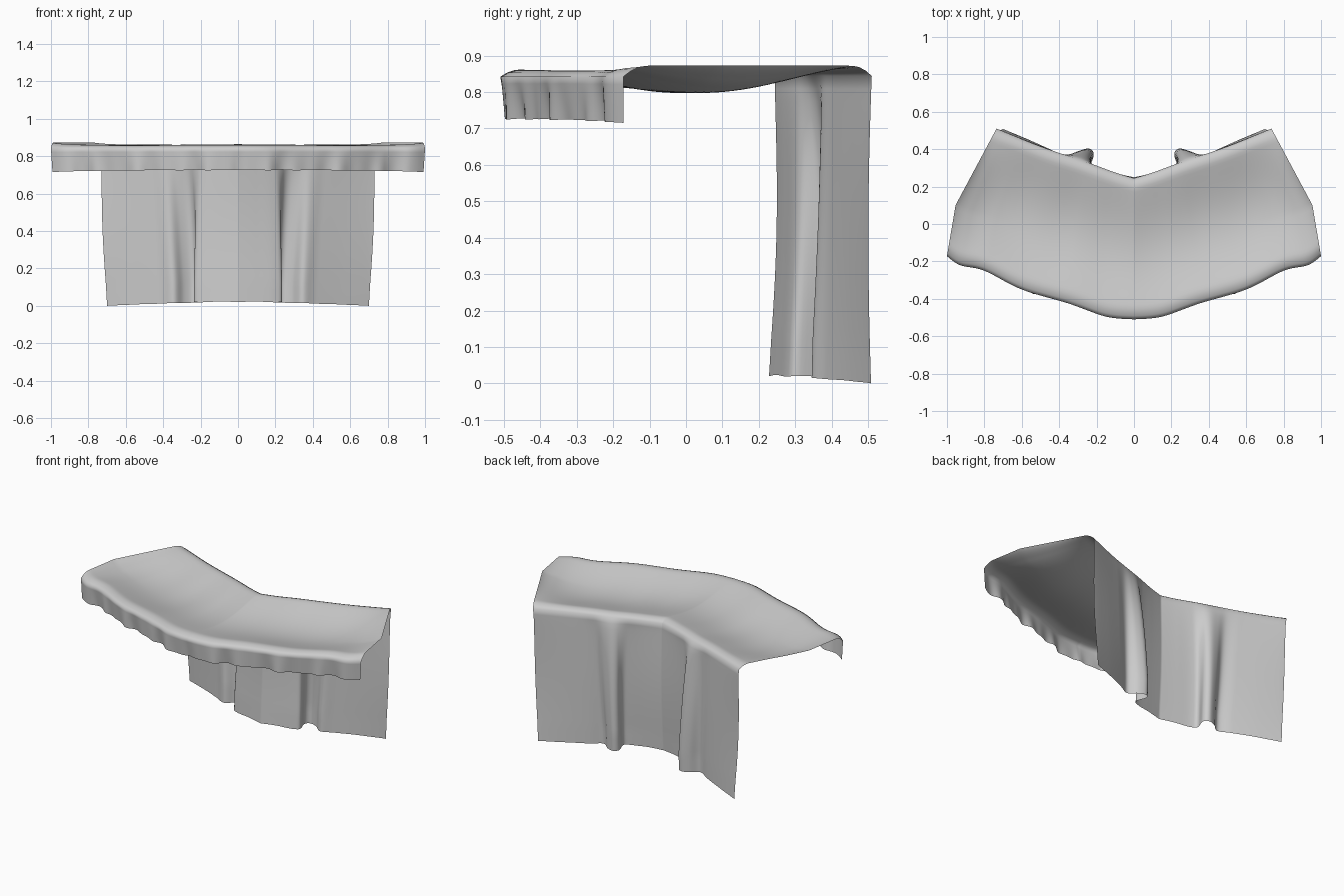
import bpy, bmesh, math
from mathutils import Vector

if "Cube" in bpy.data.objects:
    bpy.data.objects.remove(bpy.data.objects["Cube"])

# Half-outlines (x >= 0) running from the centre to the side
FRONT = [(0, -.51), (.15, -.495), (.35, -.425), (.6, -.35), (.8, -.25), (.93, -.22), (1, -.172)]
BACK = [(0, .245), (.1, .275), (.25, .33), (.5, .415), (.735, .51)]
HEM = [(0, .228), (.1, .25), (.2, .275), (.235, .30), (.215, .37), (.24, .40),
       (.29, .385), (.345, .345), (.42, .385), (.55, .445), (.70, .508)]
COLS = 72


def sample(pts, s):
    """Point at fraction s of the arc length, on a smooth spline through pts."""
    p = [Vector(q) for q in pts]
    lens = [(b - a).length for a, b in zip(p, p[1:])]
    d = s * sum(lens)
    i = 0
    while i < len(lens) - 1 and d > lens[i]:
        d -= lens[i]
        i += 1
    t = min(d / lens[i], 1)
    p0, p1, p2, p3 = p[max(i - 1, 0)], p[i], p[i + 1], p[min(i + 2, len(p) - 1)]
    m1, m2 = (p2 - p0) / 2, (p3 - p1) / 2
    return ((2 * t**3 - 3 * t**2 + 1) * p1 + (t**3 - 2 * t**2 + t) * m1
            + (3 * t**2 - 2 * t**3) * p2 + (t**3 - t**2) * m2)


def ripple(s):
    return math.sin(31 * s + .6) * .6 + math.sin(53 * s + 2) * .4


def valance(s, t):
    """Short rippled front drop, t = 0 at hem, 1 at the table edge."""
    q = sample(FRONT, s)
    k = (1 - t) * (1 - s**8)
    q.y += k * (.010 + .014 * ripple(s))
    q.x -= (1 - t) * .008 * s
    bottom = .726 - .01 * s**3 + .002 * ripple(s)
    return (q.x, q.y, bottom + (.842 - bottom) * t)


def top(s, t):
    """Top dished between raised rims, t = 0 at the front edge, 1 at the back."""
    a, b = sample(FRONT, s), sample(BACK, s)
    q = a.lerp(b, t)
    q.x += .06 * s**3 * (t / .4 if t < .4 else (1 - t) / .6)
    z = .872 - .03 * max(0, 1 - t / .1)**2 - .028 * max(0, 1 - (1 - t) / .08)**2
    depth = (.055 + .045 * s) * (1 - s**5)
    z -= depth * math.sin(math.pi * t)**1.3
    # Small pleats fanning out from the back rim
    z += .004 * math.cos(22 * s) * math.sin(math.pi * t) * t * (1 - s)
    return (q.x, q.y, z)


def curtain(s, t):
    """Long back drop with one deep fold each side, t = 0 at top, 1 at floor."""
    a, b = sample(BACK, s), sample(HEM, s)
    q = a.lerp(b, min(1, t * 1.15)**.6)
    q.x += .015 * s**3 * math.sin(math.pi * t)
    q.y += math.sin(math.pi * t) * (.016 * (1 - s) - .008 * s**4)
    bottom = .02 * (1 - s**2) + .004 * math.sin(14 * s)**2 * (1 - s)
    return (q.x, q.y, .843 + (bottom - .843) * t)


# One continuous cloth: front valance, top, back curtain
rows = [(valance, i / 6) for i in range(6)]
rows += [(top, i / 40) for i in range(41)]
rows += [(curtain, i / 24) for i in range(1, 25)]

bm = bmesh.new()
grid = [[bm.verts.new(f(c / COLS, t)) for c in range(COLS + 1)] for f, t in rows]
for r0, r1 in zip(grid, grid[1:]):
    for c in range(COLS):
        bm.faces.new((r0[c], r0[c + 1], r1[c + 1], r1[c]))
for row in grid:
    row[0].co.x = 0
mesh = bpy.data.meshes.new("draped_cloth")
bm.to_mesh(mesh)
bm.free()
cloth = bpy.data.objects.new("draped_cloth", mesh)
bpy.context.collection.objects.link(cloth)

# Mirror the half cloth and shade it smooth
mirror = cloth.modifiers.new("mirror", 'MIRROR')
mirror.use_clip = True
for poly in mesh.polygons:
    poly.use_smooth = True
